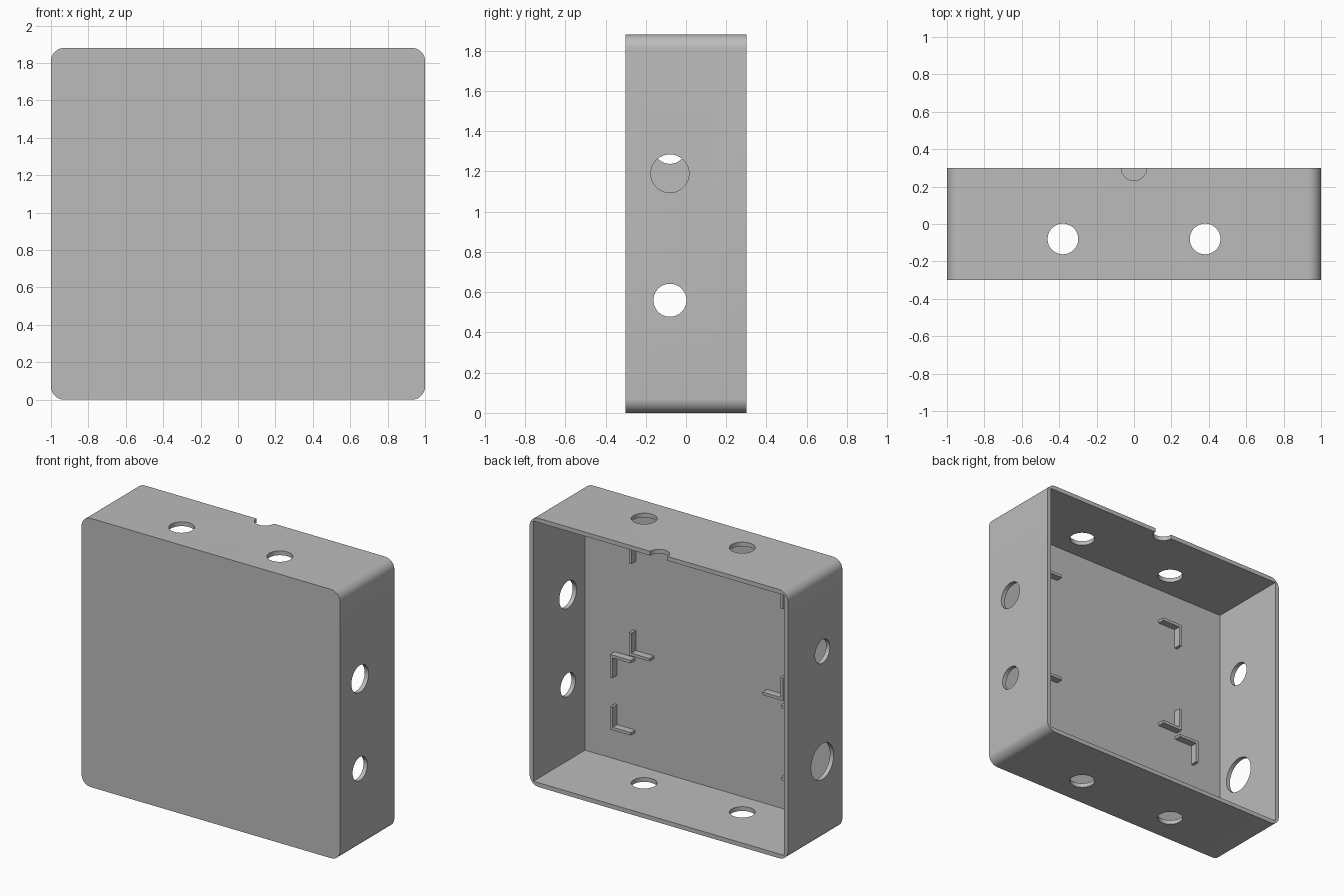
import bpy, bmesh, math
from mathutils import Matrix, Vector

old = bpy.data.objects.get("Cube")
if old:
    bpy.data.objects.remove(old, do_unlink=True)

W, D, H, T = 2.0, 0.6, 1.88, 0.03      # outer size and wall thickness
HOLE_Y = -0.08

grey = bpy.data.materials.new("plain_grey")
grey.use_nodes = True
colour = (0.5, 0.5, 0.5, 1)
grey.diffuse_color = colour
grey.node_tree.nodes["Principled BSDF"].inputs["Base Color"].default_value = colour


def add_object(name, bm):
    bmesh.ops.recalc_face_normals(bm, faces=bm.faces)
    mesh = bpy.data.meshes.new(name)
    bm.to_mesh(mesh)
    bm.free()
    mesh.materials.append(grey)
    obj = bpy.data.objects.new(name, mesh)
    bpy.context.collection.objects.link(obj)
    return obj


def add_box(bm, low, high):
    low, high = Vector(low), Vector(high)
    size = Matrix.Diagonal((*(high - low), 1))
    return bmesh.ops.create_cube(bm, size=1, matrix=Matrix.Translation((low + high) / 2) @ size)


def cut(target, name, bm):
    cutter = add_object(name, bm)
    cutter.hide_render = True
    mod = target.modifiers.new(name, 'BOOLEAN')
    mod.operation, mod.solver, mod.object = 'DIFFERENCE', 'EXACT', cutter
    bpy.context.view_layer.objects.active = target
    bpy.ops.object.modifier_apply(modifier=mod.name)
    bpy.data.objects.remove(cutter, do_unlink=True)


def add_drill(bm, centre, radius, axis):
    turn = Matrix.Rotation(math.pi / 2, 4, 'Y') if axis == 'X' else Matrix()
    bmesh.ops.create_cone(bm, cap_ends=True, segments=48, radius1=radius, radius2=radius,
                          depth=0.2, matrix=Matrix.Translation(centre) @ turn)


# Outer block with four rounded corners
bm = bmesh.new()
add_box(bm, (-W / 2, -D / 2, 0), (W / 2, D / 2, H))
corners = [e for e in bm.edges if abs(e.verts[0].co.y - e.verts[1].co.y) > 0.1]
bmesh.ops.bevel(bm, geom=corners, offset=0.07, segments=10, profile=0.5, affect='EDGES')
box = add_object("box_shell", bm)

# Square cavity, open at the back
bm = bmesh.new()
add_box(bm, (-W / 2 + T, -D / 2 + T, T), (W / 2 - T, D, H - T))
cut(box, "cavity_cutter", bm)

# Cable holes in the walls and the half-round notch on the top rim
bm = bmesh.new()
for side, z, radius in [(1, 1.19, 0.095), (1, 0.56, 0.082), (-1, 1.32, 0.082), (-1, 0.55, 0.125)]:
    add_drill(bm, (side * W / 2, HOLE_Y, z), radius, 'X')
for x in (-0.38, 0.38):
    for z in (0, H):
        add_drill(bm, (x, HOLE_Y, z), 0.082, 'Z')
add_drill(bm, (0, D / 2, H), 0.068, 'Z')
cut(box, "hole_cutter", bm)

bpy.ops.object.select_all(action='DESELECT')
box.select_set(True)
bpy.context.view_layer.objects.active = box
bpy.ops.object.shade_smooth_by_angle(angle=math.radians(30))


# L-shaped corner brackets on the inside of the front plate
def add_bracket(name, x, z, sx, sz, leg=0.16, thick=0.02):
    y0, y1 = -D / 2 + T - 0.005, -0.22
    outline = [(0, 0), (leg, 0), (leg, thick), (thick, thick), (thick, leg), (0, leg)]
    bm = bmesh.new()
    face = bm.faces.new([bm.verts.new((x + sx * a, y0, z + sz * b)) for a, b in outline])
    new = bmesh.ops.extrude_face_region(bm, geom=[face])["geom"]
    bmesh.ops.translate(bm, vec=(0, y1 - y0, 0),
                        verts=[v for v in new if isinstance(v, bmesh.types.BMVert)])
    add_object(name, bm)


for holder, half, low, high in [("lower", 0.742, 0.255, 0.78), ("upper", 0.597, 0.812, 1.615)]:
    for side, s in [("left", 1), ("right", -1)]:
        add_bracket(f"{holder}_holder_{side}_bottom_bracket", s * half, low, -s, 1)
        add_bracket(f"{holder}_holder_{side}_top_bracket", s * half, high, -s, -1)
